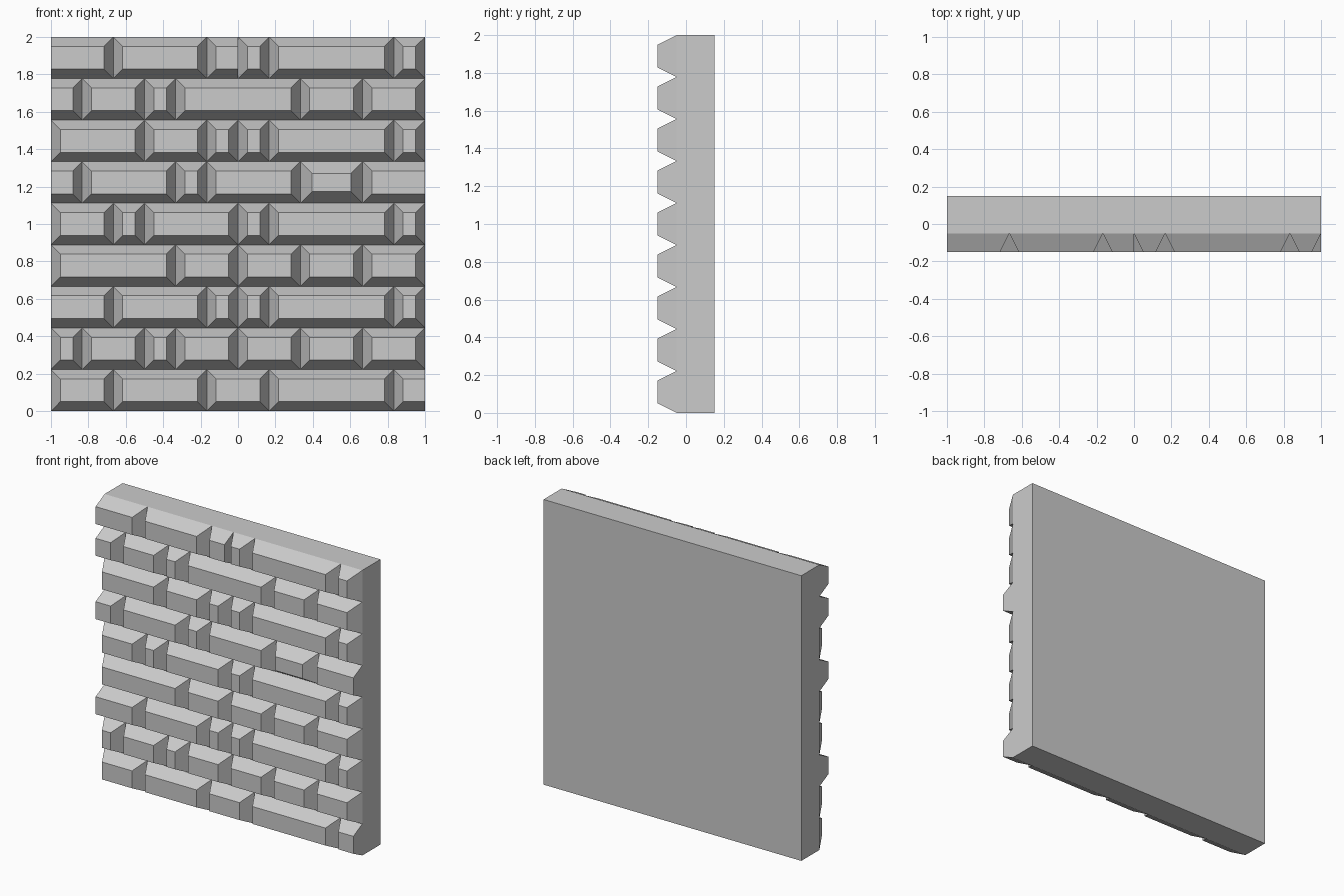
import bpy, bmesh

if "Cube" in bpy.data.objects:
    bpy.data.objects.remove(bpy.data.objects["Cube"])

ROW_H = 2 / 9             # nine brick courses
BACK, BASE, FRONT = 0.15, -0.05, -0.15
BEVEL = 0.05

# Courses from bottom to top: brick joints in sixths of a unit from the left
# edge, then the joints where the left / right neighbour ends flush (no bevel)
COURSES = [
    ([0, 2, 5, 7, 11, 12], [], [12]),
    ([0, 1, 3, 4, 6, 8, 10, 12], [], []),
    ([0, 2, 5, 6, 7, 11, 12], [0], []),
    ([0, 4, 6, 8, 10, 12], [], []),
    ([0, 2, 3, 6, 7, 11, 12], [], []),
    ([0, 1, 4, 5, 8, 10, 12], [0], [12]),
    ([0, 3, 5, 6, 7, 11, 12], [], []),
    ([0, 1, 3, 4, 8, 10, 12], [0], []),
    ([0, 2, 5, 6, 7, 11, 12], [0], [6, 12][:1]),
]
DEEP_BRICK = (5, 8)       # course, left joint of the one wider-bevelled brick


def finish(name, bm):
    mesh = bpy.data.meshes.new(name)
    bm.to_mesh(mesh)
    bm.free()
    obj = bpy.data.objects.new(name, mesh)
    bpy.context.collection.objects.link(obj)
    return obj


def rect(bm, x0, x1, y, z0, z1):
    return [bm.verts.new((x, y, z)) for x, z in ((x0, z0), (x1, z0), (x1, z1), (x0, z1))]


def loft(bm, front, back):
    for i in range(4):
        j = (i + 1) % 4
        bm.faces.new((front[j], front[i], back[i], back[j]))


def brick(bm, x0, x1, z0, left, right, inset):
    # Truncated pyramid, open where it meets the slab
    z1 = z0 + ROW_H
    back = rect(bm, x0, x1, BASE, z0, z1)
    front = rect(bm, x0 + left, x1 - right, FRONT, z0 + inset, z1 - inset)
    bm.faces.new(front)
    loft(bm, front, back)


# Backing slab, open at the front where bricks cover it completely
bm = bmesh.new()
front = rect(bm, -1, 1, BASE, 0, 2)
back = rect(bm, -1, 1, BACK, 0, 2)
bm.faces.new(back[::-1])
loft(bm, front, back)
finish("wall_slab", bm)

# Brick courses
for row, (joints, flush_left, flush_right) in enumerate(COURSES):
    bm = bmesh.new()
    for a, b in zip(joints, joints[1:]):
        inset = 0.062 if (row, a) == DEEP_BRICK else BEVEL
        brick(bm, a / 6 - 1, b / 6 - 1, row * ROW_H,
              0 if a in flush_left else inset,
              0 if b in flush_right else inset, inset)
    finish(f"brick_course_{row + 1}", bm)
